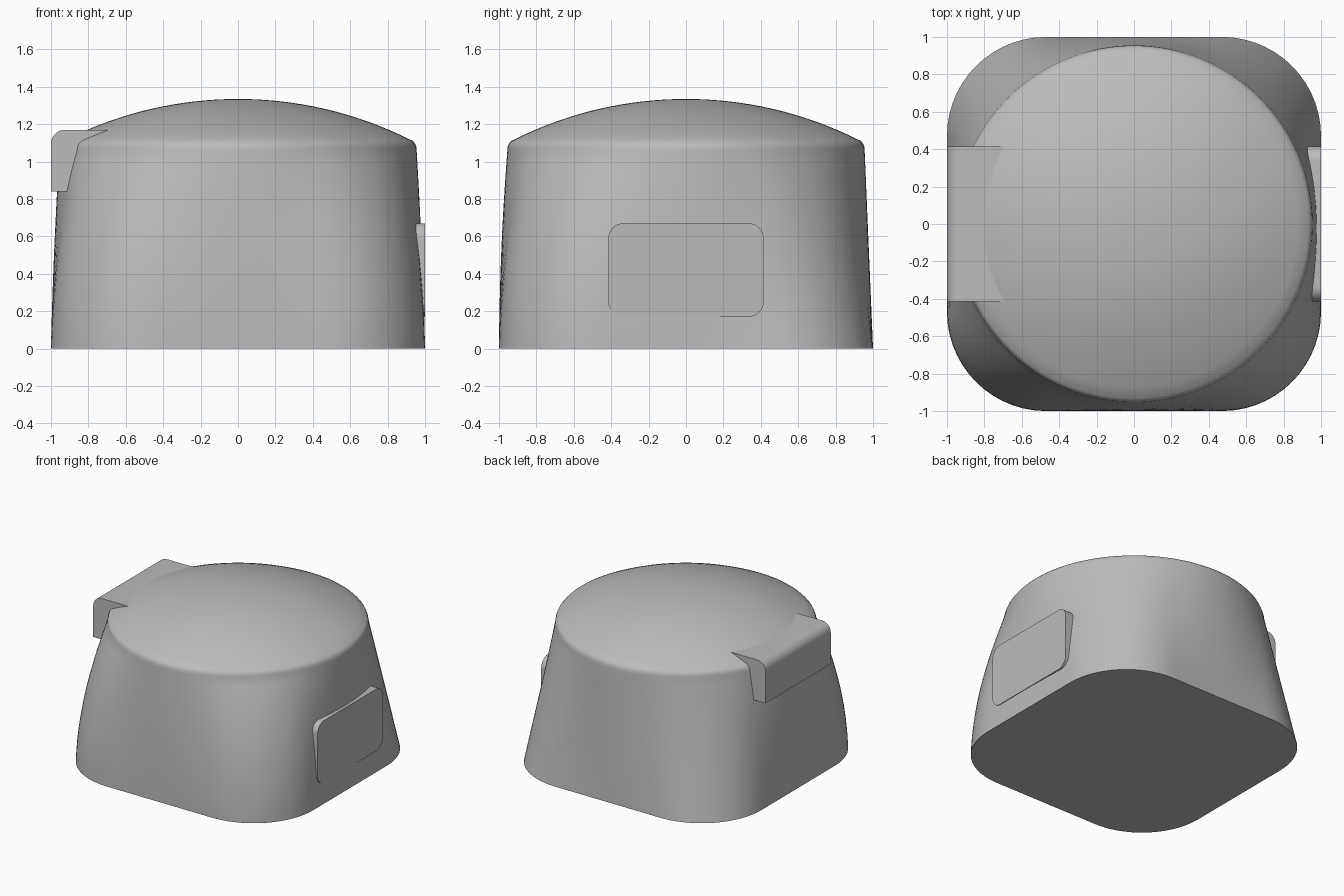
import bpy
import bmesh
from math import sin, cos, pi, sqrt

if "Cube" in bpy.data.objects:
    bpy.data.objects.remove(bpy.data.objects["Cube"], do_unlink=True)

grey = bpy.data.materials.new("plain grey")
grey.use_nodes = True
grey.diffuse_color = (0.5, 0.5, 0.5, 1)
grey.node_tree.nodes["Principled BSDF"].inputs["Base Color"].default_value = (0.5, 0.5, 0.5, 1)

SEGMENTS = 128
CORNER = 0.53        # base corner radius
RIM = 0.955          # radius of the round shoulder
SHOULDER = 1.06      # height where the wall ends
TOP = 1.335


def finish(name, bm):
    bmesh.ops.recalc_face_normals(bm, faces=bm.faces)
    mesh = bpy.data.meshes.new(name)
    bm.to_mesh(mesh)
    bm.free()
    mesh.materials.append(grey)
    obj = bpy.data.objects.new(name, mesh)
    bpy.context.collection.objects.link(obj)
    bpy.ops.object.select_all(action='DESELECT')
    obj.select_set(True)
    bpy.context.view_layer.objects.active = obj
    bpy.ops.object.shade_smooth_by_angle(angle=0.6)
    return obj


def base_radius(a):
    """Polar radius of the rounded square base."""
    c, s = abs(cos(a)), abs(sin(a))
    side = 1 / max(c, s)
    core = 1 - CORNER
    if min(c, s) * side <= core:
        return side
    b = core * (c + s)
    return b + sqrt(b * b - 2 * core * core + CORNER * CORNER)


def wall_ring(t):
    """Blend from rounded square to circle, fuller towards the front."""
    ring = []
    for i in range(SEGMENTS):
        a = 2 * pi * i / SEGMENTS
        f = min(1, max(0, 0.5 - sin(a)))
        f = f * f * (3 - 2 * f)
        w = t - 0.85 * f * t * (1 - t)
        r = base_radius(a) * (1 - w) + RIM * w
        ring.append((r * cos(a), r * sin(a), SHOULDER * t))
    return ring


def round_ring(r, z):
    return [(r * cos(2 * pi * i / SEGMENTS), r * sin(2 * pi * i / SEGMENTS), z)
            for i in range(SEGMENTS)]


# Body: lofted wall, small shoulder fillet, shallow spherical dome
rings = [wall_ring(k / 20) for k in range(21)]
rings += [round_ring(r, z) for r, z in ((0.953, 1.08), (0.946, 1.097), (0.933, 1.111))]
EDGE = 0.933
sag = TOP - 1.111
R = (EDGE * EDGE + sag * sag) / (2 * sag)
for k in range(1, 16):
    r = EDGE * (1 - k / 16)
    rings.append(round_ring(r, TOP - R + sqrt(R * R - r * r)))

bm = bmesh.new()
loops = [[bm.verts.new(p) for p in ring] for ring in rings]
for low, high in zip(loops, loops[1:]):
    for i in range(SEGMENTS):
        j = (i + 1) % SEGMENTS
        bm.faces.new((low[i], low[j], high[j], high[i]))
bm.faces.new(loops[0])
apex = bm.verts.new((0, 0, TOP))
for i in range(SEGMENTS):
    bm.faces.new((loops[-1][i], loops[-1][(i + 1) % SEGMENTS], apex))
finish("body", bm)


def block(name, x, y, z, radius, rounded):
    """Box between limits, with the edges picked by a rule rounded off."""
    bm = bmesh.new()
    bmesh.ops.create_cube(bm, size=1)
    for v in bm.verts:
        v.co = [lim[int(c > 0)] for c, lim in zip(v.co, (x, y, z))]
    edges = [e for e in bm.edges if rounded(*[v.co for v in e.verts])]
    bmesh.ops.bevel(bm, geom=edges, offset=radius, segments=8, profile=0.5, affect='EDGES')
    return finish(name, bm)


# Flat label plate on the left side, four rounded corners
block("side_plate", (0.85, 1.0), (-0.415, 0.415), (0.17, 0.67), 0.08,
      lambda p, q: abs(p.x - q.x) > 0.01)

# Thumb tab on the right side of the rim, rounded outer top edge
block("rim_tab", (-1.0, -0.6), (-0.415, 0.415), (0.84, 1.17), 0.075,
      lambda p, q: max(p.x, q.x) < -0.9 and min(p.z, q.z) > 1)
